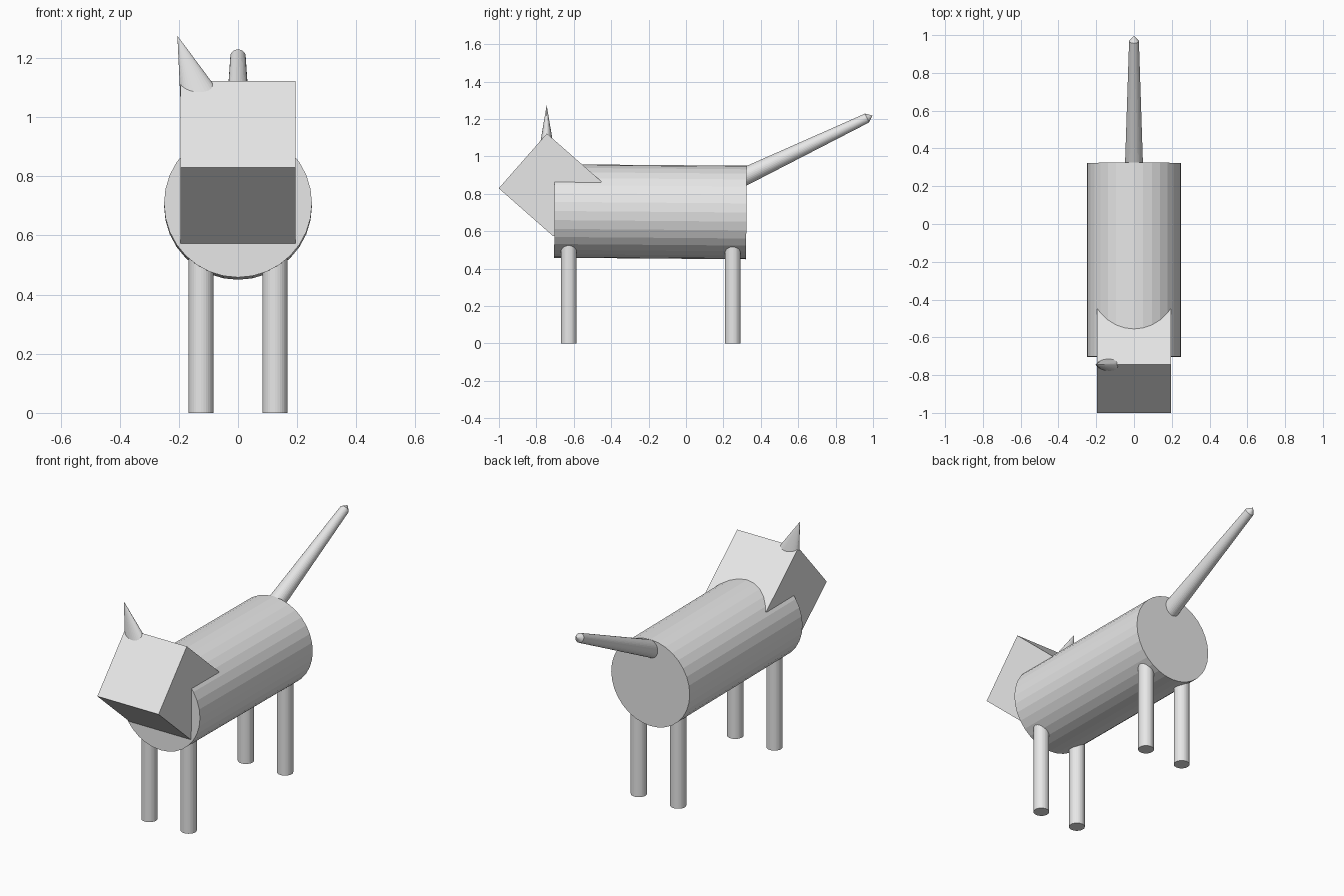
import bpy
from math import radians
from mathutils import Vector, Matrix

old = bpy.data.objects.get("Cube")
if old:
    bpy.data.objects.remove(old, do_unlink=True)

grey = bpy.data.materials.new("light_grey")
grey.use_nodes = True
colour = (0.8, 0.8, 0.8, 1)
grey.diffuse_color = colour
grey.node_tree.nodes["Principled BSDF"].inputs["Base Color"].default_value = colour


def finish(name):
    obj = bpy.context.object
    obj.name = name
    obj.data.materials.append(grey)
    return obj


def rod(name, start, end, r_start, r_end, flatten=1):
    """Round or tapered rod between two points, optionally flattened along y."""
    a, b = Vector(start), Vector(end)
    bpy.ops.mesh.primitive_cone_add(vertices=32, radius1=r_start, radius2=r_end,
                                    depth=(b - a).length)
    obj = finish(name)
    turn = Vector((0, 0, 1)).rotation_difference(b - a).to_matrix().to_4x4()
    obj.matrix_world = (Matrix.Translation((a + b) / 2) @ turn
                        @ Matrix.Diagonal((1, flatten, 1, 1)))
    return obj


# Body, dipping very slightly toward the rear
rod("body", (0, -0.703, 0.708), (0, 0.323, 0.70), 0.25, 0.25)

# Head, a cube tipped forward and sunk into the body
bpy.ops.mesh.primitive_cube_add(size=0.39, location=(0, -0.726, 0.847),
                                rotation=(radians(48.7), 0, 0))
finish("head")

# Single flattened ear on the right
rod("right_ear", (-0.131, -0.745, 1.068), (-0.205, -0.745, 1.275), 0.067, 0, 0.52)

# Legs
for end, y in (("front", -0.627), ("rear", 0.25)):
    for side, x in (("left", 0.125), ("right", -0.125)):
        rod(f"{end}_{side}_leg", (x, y, 0), (x, y, 0.6), 0.0425, 0.0425)

# Tapered tail with a pointed tip
rod("tail", (0, 0.24, 0.857), (0, 0.968, 1.205), 0.05, 0.026)
rod("tail_tip", (0, 0.968, 1.205), (0, 0.997, 1.219), 0.026, 0)
